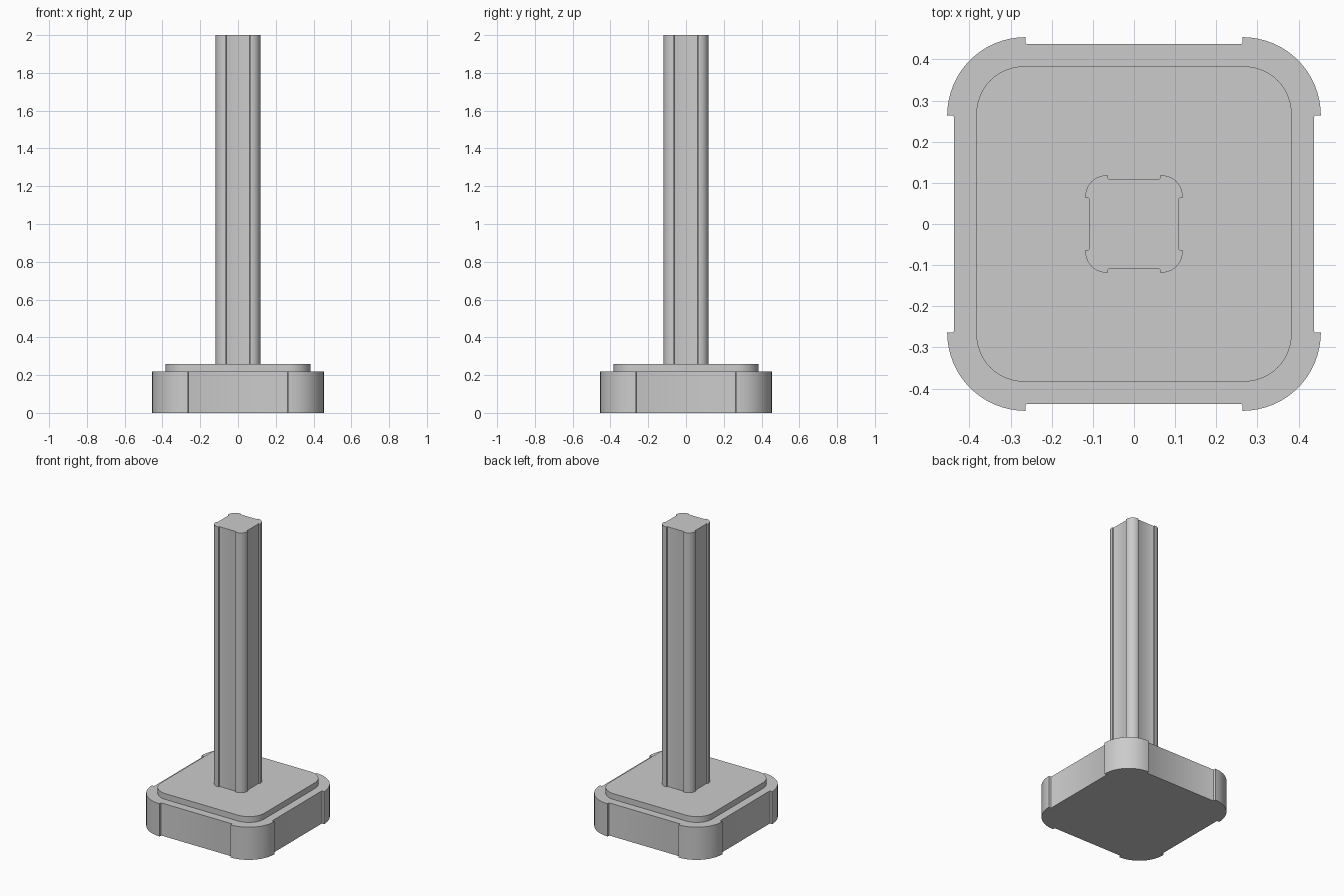
import bpy, bmesh
from math import sin, cos, pi, radians
from mathutils import Matrix, Vector

if "Cube" in bpy.data.objects:
    bpy.data.objects.remove(bpy.data.objects["Cube"])


def quarter_outline(half, radius, inset, lip, steps):
    """Corner outline (first quadrant): rounded corner, optionally ending in a small step inward."""
    c = half - radius
    pts = [Vector((c + radius * cos(a), c + radius * sin(a)))
           for a in (pi / 2 * i / steps for i in range(steps + 1))]
    if inset:
        face = half - inset
        edge = c - lip                      # where the raised corner strip stops
        fil = inset * 0.3                   # tiny fillet at the foot of the step
        start = [Vector((face, edge - fil)),
                 Vector((face + fil * 0.3, edge - fil * 0.3)),
                 Vector((face + fil, edge)),
                 Vector((half, edge))]
        end = [Vector((p.y, p.x)) for p in reversed(start)]
        pts = start + (pts if lip else pts[1:-1]) + end
    return pts


def prism(name, z0, z1, half, radius, inset=0.0, lip=0.0, steps=12):
    """Extrude the corner outline, repeated four times around the axis."""
    corner = quarter_outline(half, radius, inset, lip, steps)
    outline = [Matrix.Rotation(k * pi / 2, 2) @ p for k in range(4) for p in corner]
    bm = bmesh.new()
    bottom = bm.faces.new([bm.verts.new((p.x, p.y, z0)) for p in outline])
    top = bmesh.ops.extrude_face_region(bm, geom=[bottom], use_keep_orig=True)
    verts = [g for g in top["geom"] if isinstance(g, bmesh.types.BMVert)]
    bmesh.ops.translate(bm, verts=verts, vec=(0, 0, z1 - z0))
    bmesh.ops.recalc_face_normals(bm, faces=bm.faces)
    mesh = bpy.data.meshes.new(name)
    bm.to_mesh(mesh)
    bm.free()
    obj = bpy.data.objects.new(name, mesh)
    bpy.context.collection.objects.link(obj)
    bpy.ops.object.select_all(action='DESELECT')
    obj.select_set(True)
    bpy.context.view_layer.objects.active = obj
    bpy.ops.object.shade_smooth_by_angle(angle=radians(30))
    return obj


# Square foot with raised rounded corners
prism("base_block", 0.0, 0.219, 0.454, 0.19, inset=0.017, steps=16)
# Thin rounded plate on top of the foot
prism("base_plate", 0.219, 0.258, 0.383, 0.115)
# Tall post with the same raised corner strips
prism("post", 0.258, 2.0, 0.118, 0.05, inset=0.009, lip=0.005)
